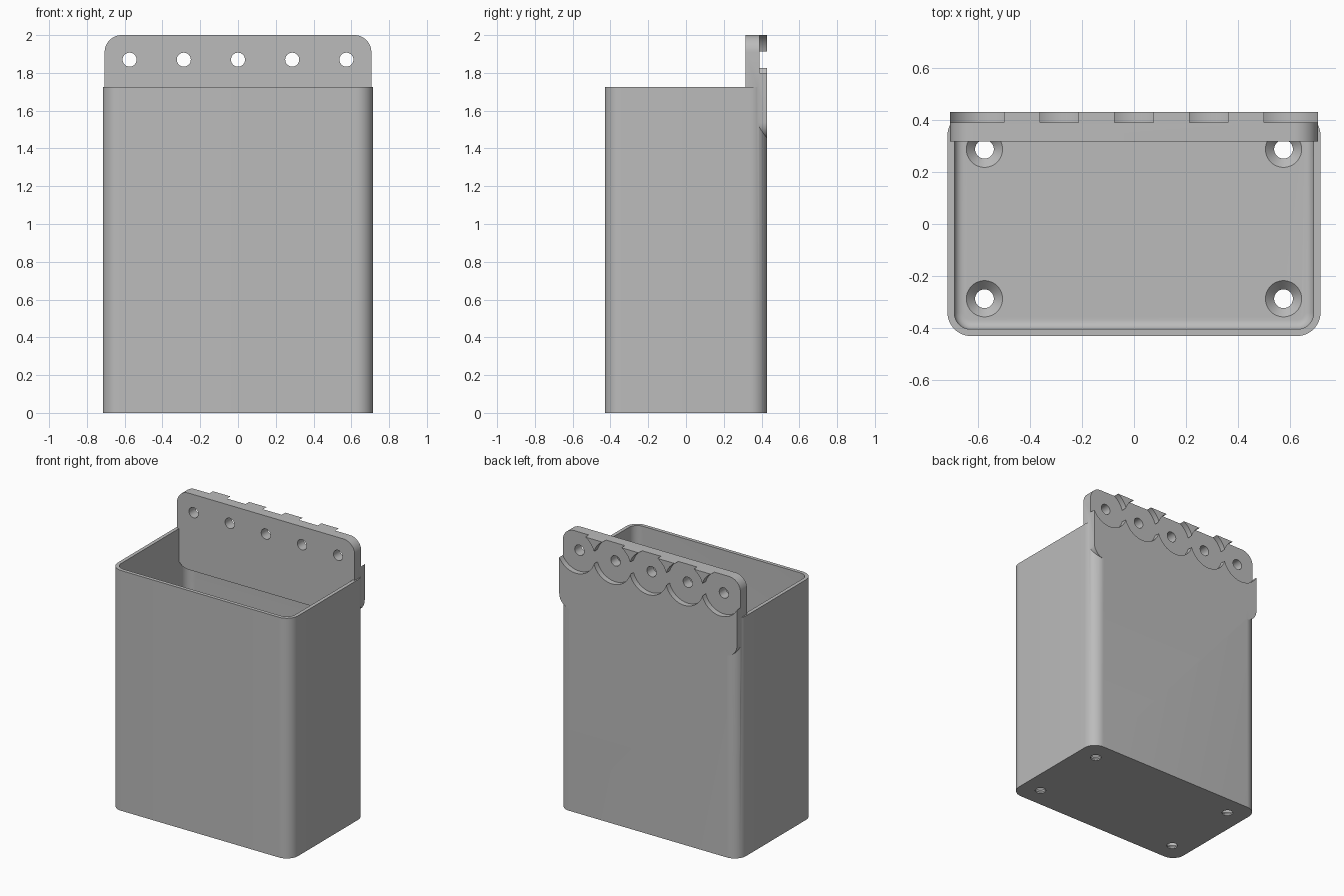
import bpy, bmesh, math
from mathutils import Matrix, Vector

cube = bpy.data.objects.get("Cube")
if cube:
    bpy.data.objects.remove(cube, do_unlink=True)

grey = bpy.data.materials.new("plain grey")
grey.use_nodes = True
colour = (0.5, 0.5, 0.5, 1)
grey.diffuse_color = colour
grey.node_tree.nodes["Principled BSDF"].inputs["Base Color"].default_value = colour

WIDTH, DEPTH, RIM = 0.716, 0.43, 1.725      # half width, half depth, rim height
WALL, FLOOR, RADIUS = 0.026, 0.045, 0.09
PLATE_W, PLATE_LOW, PLATE_FRONT = 0.706, 1.45, 0.316
HOLE_Z, PITCH = 1.87, 0.287
TO_BACK = Matrix.Rotation(-math.pi / 2, 4, "X")   # turns the z axis to +y


def make_object(name, bm):
    bmesh.ops.recalc_face_normals(bm, faces=bm.faces)
    mesh = bpy.data.meshes.new(name)
    bm.to_mesh(mesh)
    bm.free()
    mesh.materials.append(grey)
    obj = bpy.data.objects.new(name, mesh)
    bpy.context.collection.objects.link(obj)
    return obj


def rounded_prism(name, hx, hy, low, high, radius, fillet=0, matrix=None):
    """Rounded rectangle, extruded from low to high, with an optional bottom fillet."""
    bm = bmesh.new()
    ring = []
    for quarter, (sx, sy) in enumerate([(1, 1), (-1, 1), (-1, -1), (1, -1)]):
        for i in range(13):
            a = (quarter + i / 12) * math.pi / 2
            ring.append(bm.verts.new((sx * (hx - radius) + radius * math.cos(a),
                                      sy * (hy - radius) + radius * math.sin(a), low)))
    base = bm.faces.new(ring)
    top = bmesh.ops.extrude_face_region(bm, geom=[base], use_keep_orig=True)
    moved = [v for v in top["geom"] if isinstance(v, bmesh.types.BMVert)]
    bmesh.ops.translate(bm, verts=moved, vec=(0, 0, high - low))
    if fillet:
        edges = [e for e in bm.edges if all(abs(v.co.z - low) < 1e-5 for v in e.verts)]
        bmesh.ops.bevel(bm, geom=edges, offset=fillet, segments=6, profile=0.5,
                        affect="EDGES")
    if matrix:
        bmesh.ops.transform(bm, matrix=matrix, verts=bm.verts)
    return make_object(name, bm)


def round_cutter(name, place, r_low, r_high, length, matrix=Matrix()):
    """Cylinder or cone that starts at place and runs along the turned z axis."""
    bm = bmesh.new()
    bmesh.ops.create_cone(bm, cap_ends=True, segments=64, radius1=r_low, radius2=r_high,
                          depth=length,
                          matrix=Matrix.Translation(Vector(place)) @ matrix
                          @ Matrix.Translation((0, 0, length / 2)))
    return make_object(name, bm)


def combine(target, tool, operation):
    mod = target.modifiers.new(operation.lower(), "BOOLEAN")
    mod.operation, mod.solver, mod.object = operation, "EXACT", tool
    bpy.context.view_layer.update()
    graph = bpy.context.evaluated_depsgraph_get()
    result = bpy.data.meshes.new_from_object(target.evaluated_get(graph))
    target.modifiers.clear()
    target.data = result
    bpy.data.objects.remove(tool, do_unlink=True)


# Open container with rounded corners and a filleted floor
container = rounded_prism("container_with_hanging_plate", WIDTH, DEPTH, 0, RIM, RADIUS)
cavity = rounded_prism("cavity", WIDTH - WALL, DEPTH - WALL, FLOOR, RIM + 0.2,
                       RADIUS - WALL, fillet=0.035)
combine(container, cavity, "DIFFERENCE")

# Thick hanging plate, flush with the back wall
middle = (PLATE_LOW + 2) / 2
plate = rounded_prism("hanging_plate", PLATE_W, 2 - middle, 0, DEPTH - PLATE_FRONT, RADIUS,
                      matrix=Matrix.Translation((0, PLATE_FRONT, middle)) @ TO_BACK)
combine(container, plate, "UNION")

# Row of screw holes, each in a round recess in the back
for i in range(-2, 3):
    x = i * PITCH
    combine(container, round_cutter("recess", (x, 0.39, HOLE_Z), 0.15, 0.15, 0.2, TO_BACK),
            "DIFFERENCE")
    combine(container, round_cutter("screw_hole", (x, 0.2, HOLE_Z), 0.037, 0.037, 0.4, TO_BACK),
            "DIFFERENCE")

# Countersunk drain holes in the floor
for sx in (-1, 1):
    for sy in (-1, 1):
        x, y = sx * 0.574, sy * 0.287
        combine(container, round_cutter("drain", (x, y, -0.1), 0.036, 0.036, 0.3), "DIFFERENCE")
        combine(container, round_cutter("countersink", (x, y, 0.01), 0.036, 0.07, FLOOR - 0.0095),
                "DIFFERENCE")

# Smooth the round parts and keep the edges sharp
bpy.ops.object.select_all(action="DESELECT")
container.select_set(True)
bpy.context.view_layer.objects.active = container
bpy.ops.object.shade_smooth_by_angle(angle=math.radians(30))
